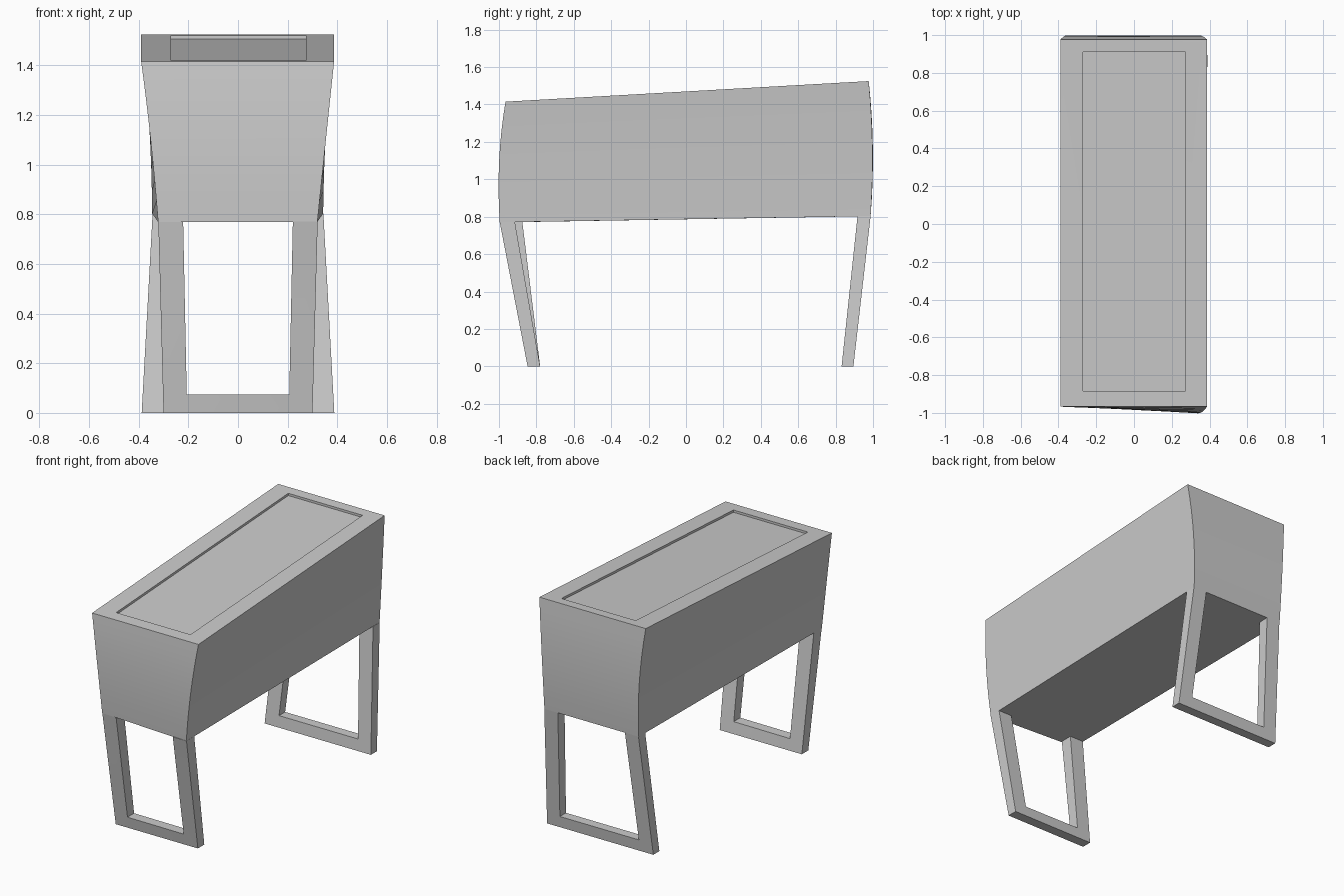
import bpy, bmesh
from mathutils import Vector

cube = bpy.data.objects.get("Cube")
if cube:
    bpy.data.objects.remove(cube)

# One plain grey material
GREY = (0.6, 0.6, 0.6, 1)
grey = bpy.data.materials.new("plain grey")
grey.use_nodes = True
grey.diffuse_color = GREY
grey.node_tree.nodes["Principled BSDF"].inputs["Base Color"].default_value = GREY


def loft(name, rings):
    """Bridge four-cornered rings in order and cap both ends."""
    bm = bmesh.new()
    loops = [[bm.verts.new(p) for p in ring] for ring in rings]
    for a, b in zip(loops, loops[1:]):
        for i in range(4):
            j = (i + 1) % 4
            bm.faces.new((a[i], a[j], b[j], b[i]))
    bm.faces.new(loops[0])
    bm.faces.new(loops[-1])
    bmesh.ops.recalc_face_normals(bm, faces=bm.faces)
    mesh = bpy.data.meshes.new(name)
    bm.to_mesh(mesh)
    bm.free()
    mesh.materials.append(grey)
    obj = bpy.data.objects.new(name, mesh)
    bpy.context.collection.objects.link(obj)
    bpy.ops.object.select_all(action="DESELECT")
    obj.select_set(True)
    bpy.context.view_layer.objects.active = obj
    bpy.ops.object.shade_smooth_by_angle()
    return obj


def bend(points, t):
    """Smooth curve through three points, from t = 0 to t = 1."""
    a, b, c = (Vector(p) for p in points)
    return a * (2 * t - 1) * (t - 1) + b * 4 * t * (1 - t) + c * t * (2 * t - 1)


# Body: four bowed corner edges, bottom to top
edges = [
    [(-0.322, -0.957, 0.77), (-0.352, -0.968, 1.10), (-0.39, -0.965, 1.415)],
    [(0.32, -0.996, 0.77), (0.354, -0.999, 1.10), (0.387, -0.965, 1.415)],
    [(0.343, 0.987, 0.803), (0.356, 0.997, 1.165), (0.387, 0.977, 1.525)],
    [(-0.346, 0.987, 0.803), (-0.358, 0.999, 1.165), (-0.39, 0.977, 1.525)],
]
STEPS = 8
rings = [[bend(e, k / STEPS) for e in edges] for k in range(STEPS + 1)]


# Sunken panel in the sloping top
def panel(depth):
    return [(x, y, 1.415 + 0.0566 * (y + 0.965) - depth)
            for x, y in ((-0.27, -0.885), (0.273, -0.885), (0.273, 0.91), (-0.27, 0.91))]


rings += [panel(0), panel(0.015)]
loft("body", rings)


# Leg frames: two posts joined by a foot rail, swept as one U
def leg_frame(name, top_z, out_top, out_foot, in_top, in_foot, y_left, y_right, y_foot):
    rail = 0.075

    def post(side, y_top):
        f = rail / top_z
        yo, yi = (b + (t - b) * f for t, b in zip(y_top, y_foot))
        x_in = side * (in_foot + (in_top - in_foot) * f)
        top = [(side * out_top, y_top[0], top_z), (side * out_top, y_top[1], top_z),
               (side * in_top, y_top[1], top_z), (side * in_top, y_top[0], top_z)]
        foot = [(side * out_foot, y_foot[0], 0), (side * out_foot, y_foot[1], 0),
                (x_in, yi, rail), (x_in, yo, rail)]
        return top, foot

    right_top, right_foot = post(-1, y_right)
    left_top, left_foot = post(1, y_left)
    loft(name, [right_top, right_foot, left_foot, left_top])


leg_frame("front_leg_frame", 0.772, 0.321, 0.30, 0.221, 0.205,
          (-0.996, -0.915), (-0.957, -0.875), (-0.847, -0.78))
leg_frame("back_leg_frame", 0.803, 0.344, 0.388, 0.245, 0.293,
          (0.987, 0.917), (0.987, 0.917), (0.895, 0.832))
